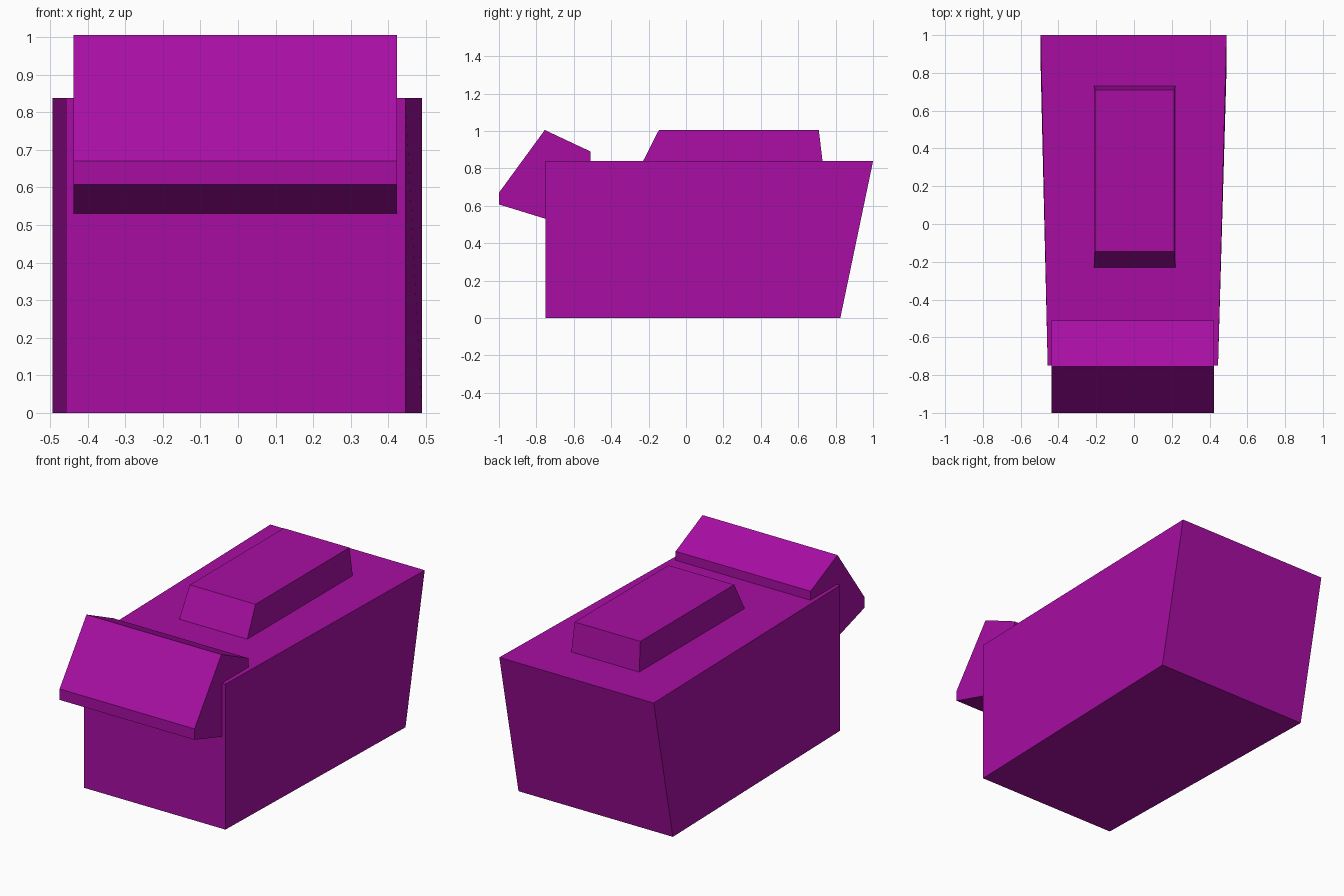
import bpy
import bmesh

cube = bpy.data.objects.get("Cube")
if cube:
    bpy.data.objects.remove(cube, do_unlink=True)

purple = bpy.data.materials.new("purple")
purple.use_nodes = True
colour = (0.39, 0.0043, 0.365, 1)
purple.diffuse_color = colour
purple.node_tree.nodes["Principled BSDF"].inputs["Base Color"].default_value = colour


def prism(name, profile, left, right):
    """Extrude a (y, z) profile across x; left and right give x for each (y, z)."""
    bm = bmesh.new()
    sides = [[bm.verts.new((edge(y, z), y, z)) for y, z in profile]
             for edge in (right, left)]
    bm.faces.new(sides[0])
    bm.faces.new(reversed(sides[1]))
    count = len(profile)
    for i in range(count):
        j = (i + 1) % count
        bm.faces.new((sides[0][i], sides[0][j], sides[1][j], sides[1][i]))
    bmesh.ops.recalc_face_normals(bm, faces=bm.faces)
    mesh = bpy.data.meshes.new(name)
    bm.to_mesh(mesh)
    bm.free()
    mesh.materials.append(purple)
    obj = bpy.data.objects.new(name, mesh)
    bpy.context.collection.objects.link(obj)
    return obj


FRONT, DECK, TOP = -0.75, 0.838, 1.005

# Main body: widens to the rear, with a rear wall that leans outward
def rear_amount(y, z):
    rear = 0.825 + 0.175 * z / DECK
    return (y - FRONT) / (rear - FRONT)

prism("body", [(FRONT, 0), (0.825, 0), (1, DECK), (FRONT, DECK)],
      lambda y, z: 0.445 + 0.045 * rear_amount(y, z),
      lambda y, z: -0.457 - 0.037 * rear_amount(y, z))

# Wedge-shaped hood overhanging the front
prism("front_hood",
      [(-1, 0.607), (FRONT, 0.53), (-0.51, 0.6), (-0.51, 0.89),
       (-0.755, TOP), (-1, 0.67)],
      lambda y, z: 0.423,
      lambda y, z: -0.437)

# Raised block on the deck, with a sloped front and slightly tapered sides
def inset(z):
    return 0.007 * (z - DECK) / (TOP - DECK)

prism("deck_block",
      [(-0.23, DECK), (0.73, DECK), (0.71, TOP), (-0.145, TOP)],
      lambda y, z: 0.22 - inset(z),
      lambda y, z: -0.213 + inset(z))
